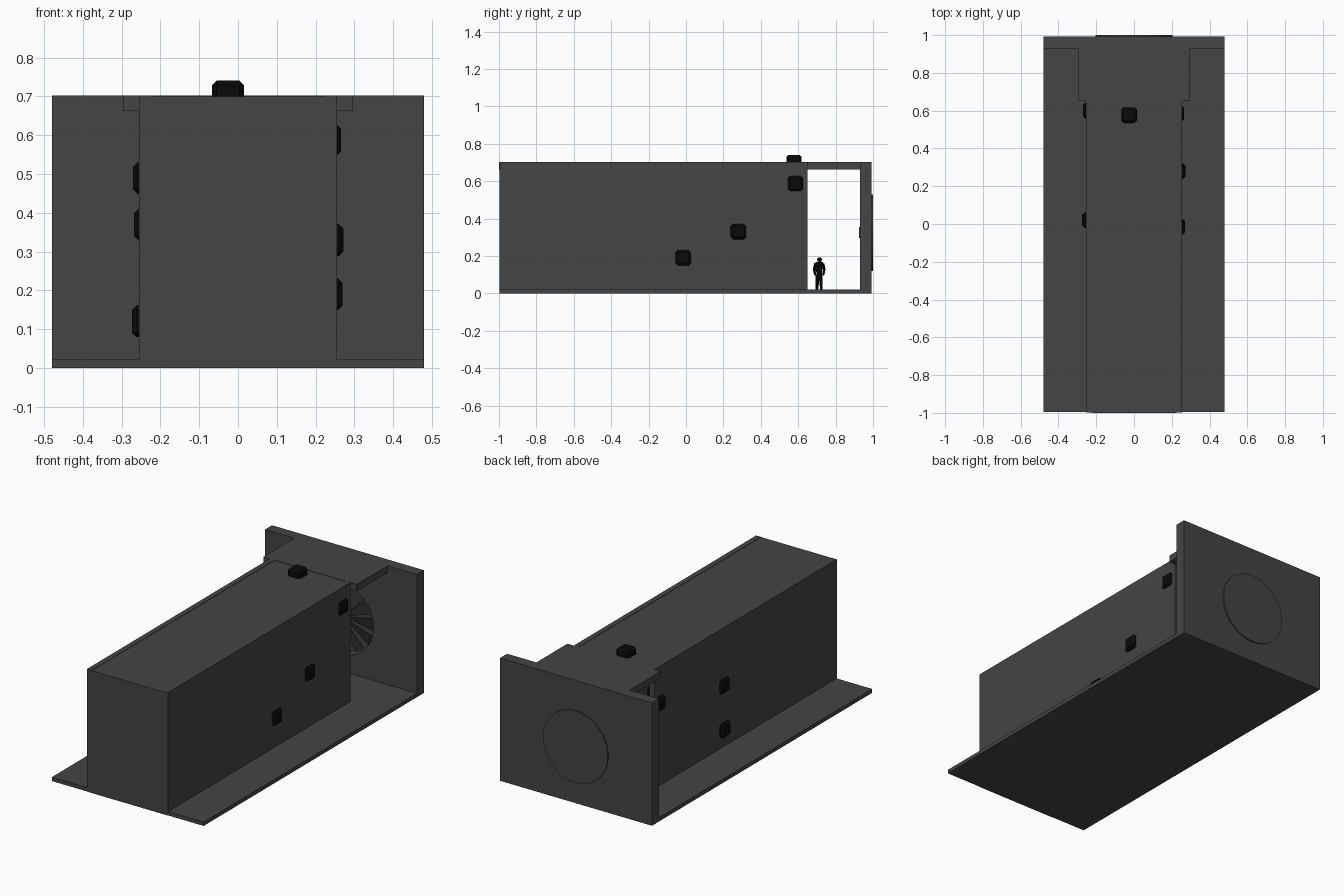
import bpy, bmesh, math
from mathutils import Matrix, Vector

if "Cube" in bpy.data.objects:
    bpy.data.objects.remove(bpy.data.objects["Cube"])


def material(name, v):
    m = bpy.data.materials.new(name)
    m.diffuse_color = (v, v, v, 1)
    m.use_nodes = True
    m.node_tree.nodes["Principled BSDF"].inputs["Base Color"].default_value = m.diffuse_color
    return m


GREY = material("dark_grey", 0.058)
BLACK = material("black", 0.003)


def finish(name, bm, mat):
    bmesh.ops.recalc_face_normals(bm, faces=bm.faces[:])
    me = bpy.data.meshes.new(name)
    bm.to_mesh(me)
    bm.free()
    me.materials.append(mat)
    ob = bpy.data.objects.new(name, me)
    bpy.context.collection.objects.link(ob)
    return ob


def box(name, x, y, z, mat=GREY, bevel=0):
    bm = bmesh.new()
    size = [b - a for a, b in (x, y, z)]
    mid = [(a + b) / 2 for a, b in (x, y, z)]
    bmesh.ops.create_cube(bm, size=1, matrix=Matrix.Translation(mid) @ Matrix.Diagonal((*size, 1)))
    if bevel:
        bmesh.ops.bevel(bm, geom=bm.edges[:], offset=bevel, segments=1, affect='EDGES')
    return finish(name, bm, mat)


def disc(name, r, y0, y1, z, mat=GREY, sides=48):
    bm = bmesh.new()
    mtx = Matrix.Translation((0, (y0 + y1) / 2, z)) @ Matrix.Rotation(math.pi / 2, 4, 'X')
    bmesh.ops.create_cone(bm, cap_ends=True, segments=sides, radius1=r, radius2=r,
                          depth=y1 - y0, matrix=mtx)
    return finish(name, bm, mat)


# Shell: floor, side walls, front wall, ceiling and its crossing at the side openings
box("floor", (-0.48, 0.48), (-0.996, 0.993), (0, 0.022))
for s, side in ((-1, "left"), (1, "right")):
    box(side + "_wall", sorted((s * 0.225, s * 0.255)), (-0.998, 0.65), (0.0, 0.702))
box("front_wall", (-0.225, 0.225), (-0.998, -0.965), (0.0, 0.662))
box("ceiling", (-0.225, 0.225), (-1.0, 0.65), (0.662, 0.700))
box("crossing_ceiling", (-0.295, 0.295), (0.65, 0.93), (0.662, 0.702))

# Back wall with round recess
wall = box("back_wall", (-0.48, 0.48), (0.93, 0.993), (0.0, 0.702))
FZ, FR = 0.325, 0.205
cutter = disc("recess_cutter", FR, 0.90, 0.985, FZ)
cutter.hide_render = True
mod = wall.modifiers.new("recess", 'BOOLEAN')
mod.operation, mod.solver, mod.object = 'DIFFERENCE', 'EXACT', cutter
bpy.context.view_layer.objects.active = wall
bpy.ops.object.modifier_apply(modifier=mod.name)
bpy.data.objects.remove(cutter)
disc("outer_fan_cover", FR, 0.988, 1.0, FZ)
disc("fan_hub", 0.03, 0.925, 0.987, FZ, sides=24)

# Fan blades: pitched wedge plates around the hub
bm = bmesh.new()
N = 12
for i in range(N):
    rot = Matrix.Translation((0, 0, FZ)) @ Matrix.Rotation(2 * math.pi * i / N, 4, 'Y')
    pts = [(-0.006, 0.94, 0.02), (0.006, 0.955, 0.02),
           (0.045, 0.972, 0.19), (-0.045, 0.94, 0.19)]
    lo = [bm.verts.new(rot @ Vector(p)) for p in pts]
    hi = [bm.verts.new(rot @ (Vector(p) + Vector((0, 0.006, 0)))) for p in pts]
    bm.faces.new(lo)
    bm.faces.new(hi[::-1])
    for k in range(4):
        j = (k + 1) % 4
        bm.faces.new((lo[k], hi[k], hi[j], lo[j]))
finish("fan_blades", bm, GREY)

# Chamfered lamps set through the walls and roof
H = 0.041
for i, (x, y, z) in enumerate([(0.225, 0.585, 0.588), (0.231, 0.28, 0.33), (0.229, -0.015, 0.19),
                               (-0.230, 0.60, 0.49), (-0.227, 0.02, 0.37), (-0.233, 0.02, 0.12),
                               (-0.026, 0.577, 0.70)]):
    box(f"lamp_{i + 1}", (x - H, x + H), (y - H, y + H), (z - H, z + H), BLACK, 0.012)


# Standing figure in the crossing, facing sideways
def limb(name, a, b, r1, r2, sides=8):
    a, b = Vector(a), Vector(b)
    d = b - a
    bm = bmesh.new()
    mtx = Matrix.Translation((a + b) / 2) @ d.to_track_quat('Z', 'Y').to_matrix().to_4x4()
    bmesh.ops.create_cone(bm, cap_ends=True, segments=sides, radius1=r1, radius2=r2,
                          depth=d.length, matrix=mtx)
    return finish(name, bm, BLACK)


PY = 0.712
for s, side in ((-1, "near"), (1, "far")):
    limb(f"figure_{side}_leg", (0, PY + s * 0.012, 0.022), (0, PY + s * 0.008, 0.10), 0.007, 0.011)
    box(f"figure_{side}_boot", (-0.01, 0.018), (PY + s * 0.012 - 0.007, PY + s * 0.012 + 0.007),
        (0.022, 0.032), BLACK)
    limb(f"figure_{side}_upper_arm", (0, PY + s * 0.018, 0.16), (0, PY + s * 0.027, 0.128), 0.009, 0.007)
    limb(f"figure_{side}_forearm", (0, PY + s * 0.027, 0.128), (0.02, PY + s * 0.022, 0.10), 0.007, 0.006)
limb("figure_torso", (0, PY, 0.095), (0, PY, 0.168), 0.014, 0.020)
box("figure_backpack", (-0.035, -0.012), (PY - 0.02, PY + 0.014), (0.115, 0.165), BLACK, 0.004)
bm = bmesh.new()
bmesh.ops.create_uvsphere(bm, u_segments=10, v_segments=8, radius=0.013,
                          matrix=Matrix.Translation((0.002, PY + 0.002, 0.18)))
finish("figure_head", bm, BLACK)
